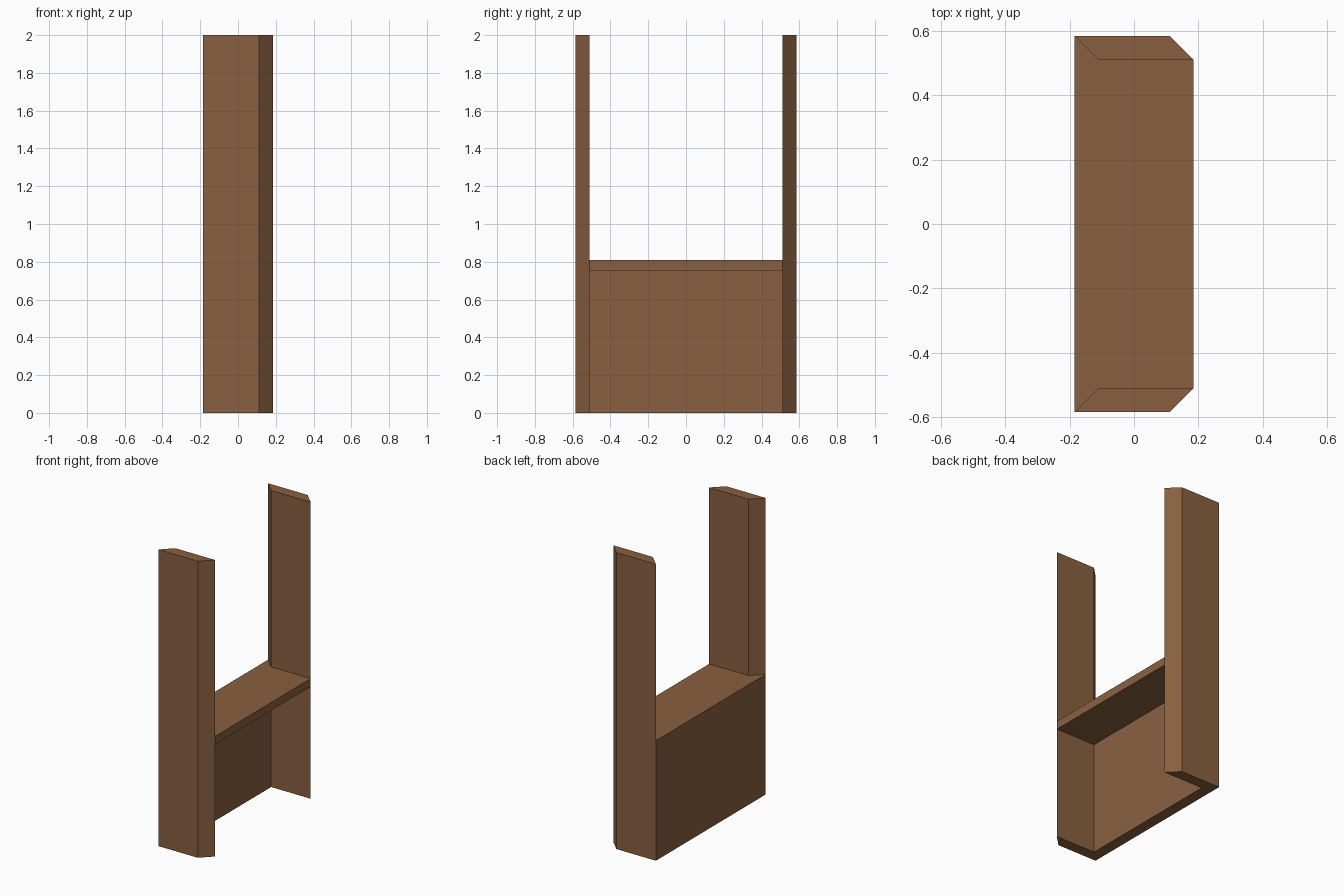
import bpy, bmesh

if "Cube" in bpy.data.objects:
    bpy.data.objects.remove(bpy.data.objects["Cube"])

wood = bpy.data.materials.new("brown_wood")
wood.diffuse_color = (0.25, 0.118, 0.052, 1)
wood.use_nodes = True
wood.node_tree.nodes["Principled BSDF"].inputs["Base Color"].default_value = wood.diffuse_color

X, XI = 0.185, 0.11    # outer edge and mitred edge in depth
Y, YI = 0.585, 0.51    # outer and inner faces in width
TOP, SHELF_TOP, SHELF_BOTTOM = 2.0, 0.81, 0.755


def extrude(name, profile, z0, z1):
    """Vertical prism from an (x, y) outline."""
    bm = bmesh.new()
    face = bm.faces.new([bm.verts.new((x, y, z0)) for x, y in profile])
    ext = bmesh.ops.extrude_face_region(bm, geom=[face])
    top = [v for v in ext["geom"] if isinstance(v, bmesh.types.BMVert)]
    bmesh.ops.translate(bm, verts=top, vec=(0, 0, z1 - z0))
    bmesh.ops.recalc_face_normals(bm, faces=bm.faces)
    mesh = bpy.data.meshes.new(name)
    bm.to_mesh(mesh)
    bm.free()
    mesh.materials.append(wood)
    obj = bpy.data.objects.new(name, mesh)
    bpy.context.collection.objects.link(obj)
    return obj


# Tall side posts with mitred ends, mirrored left and right
for side, name in ((-1, "side_post_a"), (1, "side_post_b")):
    extrude(name, [(-X, side * Y), (XI, side * Y), (X, side * YI), (-XI, side * YI)], 0, TOP)

# Lower panel, mitred into the posts; runs up to the shelf underside
panel = [(-X, -Y), (-XI, -YI), (-XI, YI), (-X, Y)]
extrude("lower_panel", panel, 0, SHELF_TOP)

# Counter shelf between the posts, butting against the panel
extrude("shelf", [(-XI, -YI), (X, -YI), (X, YI), (-XI, YI)], SHELF_BOTTOM, SHELF_TOP)
